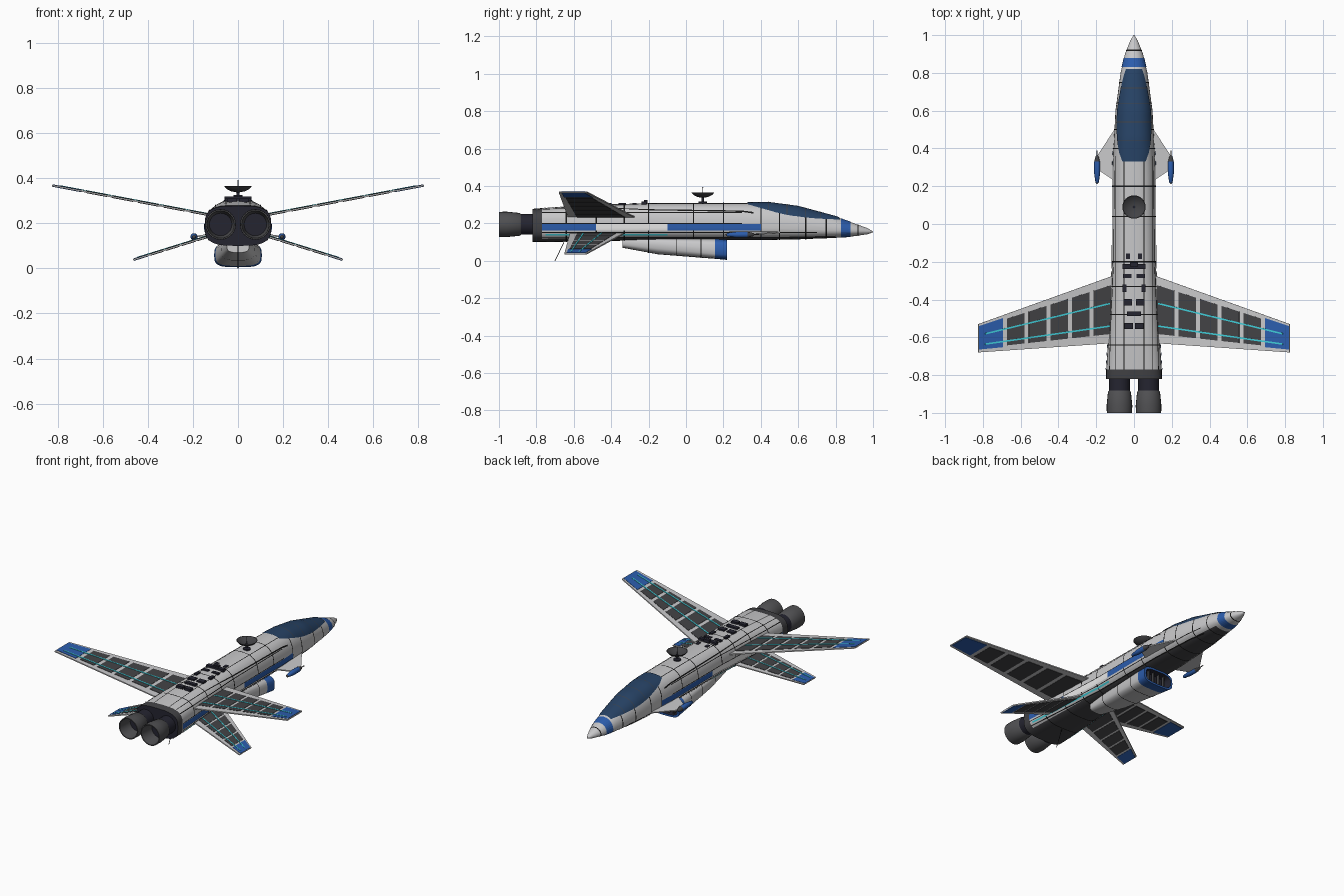
import bpy, bmesh, math
from mathutils import Vector, Matrix

cube = bpy.data.objects.get("Cube")
if cube:
    bpy.data.objects.remove(cube)


def material(name, r, g, b):
    m = bpy.data.materials.new(name)
    m.use_nodes = True
    m.diffuse_color = (r, g, b, 1)
    bsdf = next(n for n in m.node_tree.nodes if n.type == "BSDF_PRINCIPLED")
    bsdf.inputs["Base Color"].default_value = (r, g, b, 1)
    return m


HULL = material("light grey", .58, .58, .59)
WHITE = material("white", .9, .9, .9)
DARK = material("dark grey", .055, .055, .06)
NOZZLE = material("nozzle grey", .08, .08, .085)
NAVY = material("navy black", .018, .018, .03)
BLUE = material("blue", .025, .11, .42)
GLASS = material("canopy blue", .02, .055, .13)
CYAN = material("cyan", .05, .6, .68)
LINE = material("line black", .008, .008, .008)


def finish(name, bm, mats, mirror=False, smooth=False, rule=None, fix=True):
    if fix:
        bmesh.ops.recalc_face_normals(bm, faces=bm.faces[:])
    bm.normal_update()
    if rule:
        for f in bm.faces:
            f.material_index = rule(f)
    me = bpy.data.meshes.new(name)
    bm.to_mesh(me)
    bm.free()
    ob = bpy.data.objects.new(name, me)
    bpy.context.collection.objects.link(ob)
    for m in mats:
        me.materials.append(m)
    if mirror:
        ob.modifiers.new("Mirror", "MIRROR").use_mirror_merge = False
    if smooth:
        bpy.ops.object.select_all(action="DESELECT")
        ob.select_set(True)
        bpy.context.view_layer.objects.active = ob
        bpy.ops.object.shade_smooth_by_angle(angle=math.radians(35))
    return ob


def grid(bm, rows, closed=False):
    vs = [[bm.verts.new(p) for p in row] for row in rows]
    for r, s in zip(vs, vs[1:]):
        for j in range(len(r) - (not closed)):
            k = (j + 1) % len(r)
            bm.faces.new((r[j], r[k], s[k], s[j]))
    return vs


# Hull stations: y, half width, middle z, height above, depth below, squareness
STATIONS = [(-.82, .148, .19, .088, .09, 3.2), (-.77, .147, .19, .092, .09, 3.2),
            (-.5, .13, .19, .11, .085, 3), (-.2, .115, .19, .118, .08, 2.8),
            (.3, .114, .18, .13, .068, 2.6), (.45, .106, .175, .135, .063, 2.4),
            (.6, .098, .17, .12, .055, 2.3), (.8, .071, .163, .073, .04, 2.1),
            (.9, .048, .16, .04, .028, 2), (.97, .02, .157, .018, .015, 2),
            (1, .002, .155, .002, .002, 2)]


def section(y):
    for a, b in zip(STATIONS, STATIONS[1:]):
        if y <= b[0]:
            t = (y - a[0]) / (b[0] - a[0])
            return [p + (q - p) * t for p, q in zip(a, b)]
    return STATIONS[-1]


def oval(s, a, off=0):
    y, w, zc, up, down, n = s
    sx, cz = math.sin(a), math.cos(a)
    h = up if cz > 0 else down
    return Vector((math.copysign(abs(sx) ** (2 / n), sx) * (w + off), y,
                   zc + math.copysign(abs(cz) ** (2 / n), cz) * (h + off)))


def ring(s, count):
    return [oval(s, math.tau * j / count) for j in range(count)]


def at_z(z):
    def angle(y):
        _, w, zc, up, down, n = section(y)
        c = max(-1, min(1, (z - zc) / (up if z > zc else down)))
        return math.acos(math.copysign(abs(c) ** (n / 2), c))
    return angle


def at_x(x):
    return lambda y: math.asin(min(1, x / section(y)[1]) ** (section(y)[5] / 2))


def patch(bm, y0, y1, lo, hi, off=.002, steps=2):
    """Thin skin lying on the hull between two angle limits."""
    ys = sorted({y0, y1} | {s[0] for s in STATIONS if y0 < s[0] < y1}
                | {y0 + (y1 - y0) * i / 10 for i in range(1, 10) if y1 - y0 > .1})
    grid(bm, [[oval(section(y), lo(y) + (hi(y) - lo(y)) * j / steps, off)
               for j in range(steps + 1)] for y in ys])


# Fuselage with dark tail collar and underside
def hull_colour(f):
    y = f.calc_center_median().y
    if f.normal.y < -.9:
        return 2
    return 1 if y < -.77 or (f.normal.z < -.85 and y < .8) else 0


bm = bmesh.new()
rings = grid(bm, [ring(s, 32) for s in STATIONS], True)
bm.faces.new(rings[0])
bm.faces.new(rings[-1])
finish("fuselage", bm, [HULL, DARK, NAVY], smooth=True, rule=hull_colour)

# Panel lines around and along the hull
bm = bmesh.new()
full = (lambda y: 0), (lambda y: math.pi)
for y in (.92, .75, .64, .5, .4, .2, .04, -.2, -.33, -.48, -.64):
    patch(bm, y - .003, y + .003, *full, .0015, 16)
for x in (.052, .098):
    patch(bm, -.77, .36, at_x(x - .002), at_x(x + .002))
for z in (.257, .2, .152, .128):
    patch(bm, -.77, .7 if z < .2 else .3, at_z(z + .002), at_z(z - .002))
finish("panel_lines", bm, [LINE], True)

# Painted bands and stripes
for name, mat, y0, y1, z0, z1 in (
        ("rear_stripe", BLUE, -.77, -.48, .163, .197),
        ("middle_stripe", WHITE, -.48, -.1, .163, .197),
        ("front_stripe", BLUE, -.1, .4, .163, .197),
        ("glow_strip", CYAN, -.75, -.1, .137, .145)):
    bm = bmesh.new()
    patch(bm, y0, y1, at_z(z1), at_z(z0), .003)
    finish(name, bm, [mat], True)
bm = bmesh.new()
patch(bm, .83, .88, *full, .002, 16)
finish("nose_band", bm, [BLUE], True)


# Canopy and its ribs
def canopy_edge(y):
    return 1.05 * math.sin(math.pi * (.06 + .82 * (y - .33) / .49)) ** .5


bm = bmesh.new()
patch(bm, .33, .82, full[0], canopy_edge, .004, 12)
finish("canopy", bm, [GLASS], True, True)
bm = bmesh.new()
for y in (.44, .54, .64, .72):
    patch(bm, y - .0015, y + .0015, full[0], canopy_edge, .006, 12)
finish("canopy_ribs", bm, [DARK], True)


def slab(bm, corners, thick, lift=0):
    """Flat plate made from a quad, thickened along its normal."""
    n = (corners[1] - corners[0]).cross(corners[3] - corners[0]).normalized()
    rows = [[c + n * (lift + k * thick / 2) for c in corners] for k in (-1, 1)]
    vs = grid(bm, rows, True)
    bm.faces.new(vs[0])
    bm.faces.new(vs[1])


def wing(name, root_le, root_te, tip_le, tip_te, count):
    rl, rt, tl, tt = map(Vector, (root_le, root_te, tip_le, tip_te))

    def at(u, v):
        return rl.lerp(tl, u).lerp(rt.lerp(tt, u), v)

    def quad(u0, u1, v0, v1):
        return [at(u0, v0), at(u0, v1), at(u1, v1), at(u1, v0)]

    bm = bmesh.new()
    slab(bm, [rl, rt, tt, tl], .007)
    finish(name, bm, [HULL], True)
    panels, tips = bmesh.new(), bmesh.new()
    for lift in (-.004, .004):
        for i in range(count):
            u = .03 + .79 * i / count
            slab(panels, quad(u, u + .79 / count - .03, .13, .86), .003, lift)
        slab(tips, quad(.82, .995, .08, .9), .003, lift)
    finish(name + "_panels", panels, [DARK], True)
    finish(name + "_tip", tips, [BLUE], True)
    bm = bmesh.new()
    for v in (.4, .74):
        slab(bm, [at(.04, v - .012), at(.04, v + .012),
                  at(.95, v + .026), at(.95, v - .026)], .003, .006)
    finish(name + "_glow_lines", bm, [CYAN], True)


wing("upper_wing", (.1, -.27, .232), (.1, -.63, .232),
     (.825, -.53, .368), (.825, -.68, .368), 5)
wing("lower_wing", (.11, -.33, .148), (.11, -.62, .148),
     (.465, -.53, .038), (.465, -.65, .038), 4)

# Canards with tip pods
bm = bmesh.new()
slab(bm, [Vector(p) for p in ((.09, .52, .155), (.09, .22, .155),
                              (.195, .29, .14), (.195, .36, .14))], .007)
finish("canard", bm, [HULL], True)


def lathe(name, profile, x, z, mats, mirror, rule=None, axis="Y", y=0, count=24):
    bm = bmesh.new()
    rows = []
    for r, d in profile:
        row = []
        for j in range(count):
            c, s = r * math.cos(math.tau * j / count), r * math.sin(math.tau * j / count)
            row.append((x + c, d, z + s) if axis == "Y" else (x + c, y + s, d))
        rows.append(row)
    grid(bm, rows, True)
    bmesh.ops.remove_doubles(bm, verts=bm.verts[:], dist=1e-5)
    return finish(name, bm, mats, mirror, True, rule)


lathe("canard_pod", [(0, .21), (.009, .22), (.016, .27), (.016, .33), (.008, .36),
                     (.003, .365), (.003, .39), (0, .39)], .195, .14, [DARK, BLUE], True,
      lambda f: int(.22 < f.calc_center_median().y < .33), count=12)

# Twin engines
lathe("engine_neck", [(0, -.8), (.055, -.8), (.055, -.9), (0, -.9)],
      .077, .195, [NAVY], True)
lathe("engine_nozzle", [(.054, -.88), (.061, -.89), (.068, -.96), (.067, -1), (.061, -1),
                        (.05, -.91), (0, -.91)], .077, .195, [NOZZLE, NAVY], True,
      lambda f: int(f.calc_center_median().y > -.93 and f.normal.y < -.5))

# Belly intake with a blue lip and dark throat
POD = [(-.34, .05, .1, .03, .03, 3), (-.15, .075, .085, .04, .05, 3),
       (.155, .1, .06, .06, .049, 3.5), (.22, .106, .058, .055, .053, 3.5),
       (.22, .092, .058, .043, .041, 3.5), (.17, .085, .058, .04, .038, 3.5)]
bm = bmesh.new()
rings = grid(bm, [ring(s, 24) for s in POD], True)
bm.faces.new(rings[0])
throat = bm.faces.new(rings[-1])
bm.faces.ensure_lookup_table()
for i, f in enumerate(bm.faces):
    f.material_index = (0, 0, 1, 1, 2, 2)[min(i // 24, 5)]
bm.faces[-2].material_index = 0
finish("belly_intake", bm, [HULL, BLUE, NAVY], smooth=True)


def boxes(name, items, mat, mirror=False):
    bm = bmesh.new()
    for x, y, z, sx, sy, sz in items:
        bmesh.ops.create_cube(bm, size=1, matrix=Matrix.Translation((x, y, z))
                              @ Matrix.Diagonal((sx, sy, sz, 1)))
    finish(name, bm, [mat], mirror)


boxes("intake_slats", [(x, .195, .058, .006, .02, .075) for x in (.02, .055)], DARK, True)
bm = bmesh.new()
for y in (-.2, -.05, .08):
    t = (y + .15) / .305
    s = POD[0 if t < 0 else 1], POD[1 if t < 0 else 2]
    t = (y - s[0][0]) / (s[1][0] - s[0][0])
    mid = [p + (q - p) * t for p, q in zip(*s)]
    grid(bm, [[oval([y + d] + mid[1:], math.tau * j / 24, .002) for j in range(24)]
              for d in (-.002, .002)], True)
finish("intake_lines", bm, [LINE])

# Equipment blocks on the back
pairs = [(.032, -.17, .02, .03), (.035, -.275, .045, .022), (.05, -.34, .02, .04),
         (.032, -.415, .045, .034), (.027, -.54, .045, .03)]
boxes("back_blocks", [(x, y, .302, sx, sy, .016) for x, y, sx, sy in pairs], NAVY, True)
boxes("back_bars", [(0, -.225, .308, .12, .026, .02), (0, -.475, .3, .075, .026, .02),
                    (0, -.215, .316, .04, .02, .02)], NAVY)

# Dish antenna and tail whip
lathe("dish_stem", [(0, .3), (.022, .3), (.022, .316), (.007, .318), (.007, .345), (0, .345)],
      0, 0, [NAVY], False, axis="Z", y=.09, count=12)
lathe("dish", [(0, .336), (.03, .342), (.05, .352), (.062, .366), (.059, .366),
               (.046, .356), (.028, .347), (0, .343)], 0, 0, [DARK], False, axis="Z", y=.09)
lathe("dish_feed", [(0, .343), (.002, .343), (.002, .388), (.004, .39), (0, .394)],
      0, 0, [NOZZLE], False, axis="Z", y=.09, count=8)
bm = bmesh.new()
grid(bm, [[(.002 * math.cos(a), y + .002 * math.sin(a), z) for a in (0, 1.57, 3.14, 4.71)]
          for y, z in ((-.648, .11), (-.7, 0))], True)
finish("tail_whip", bm, [LINE])
